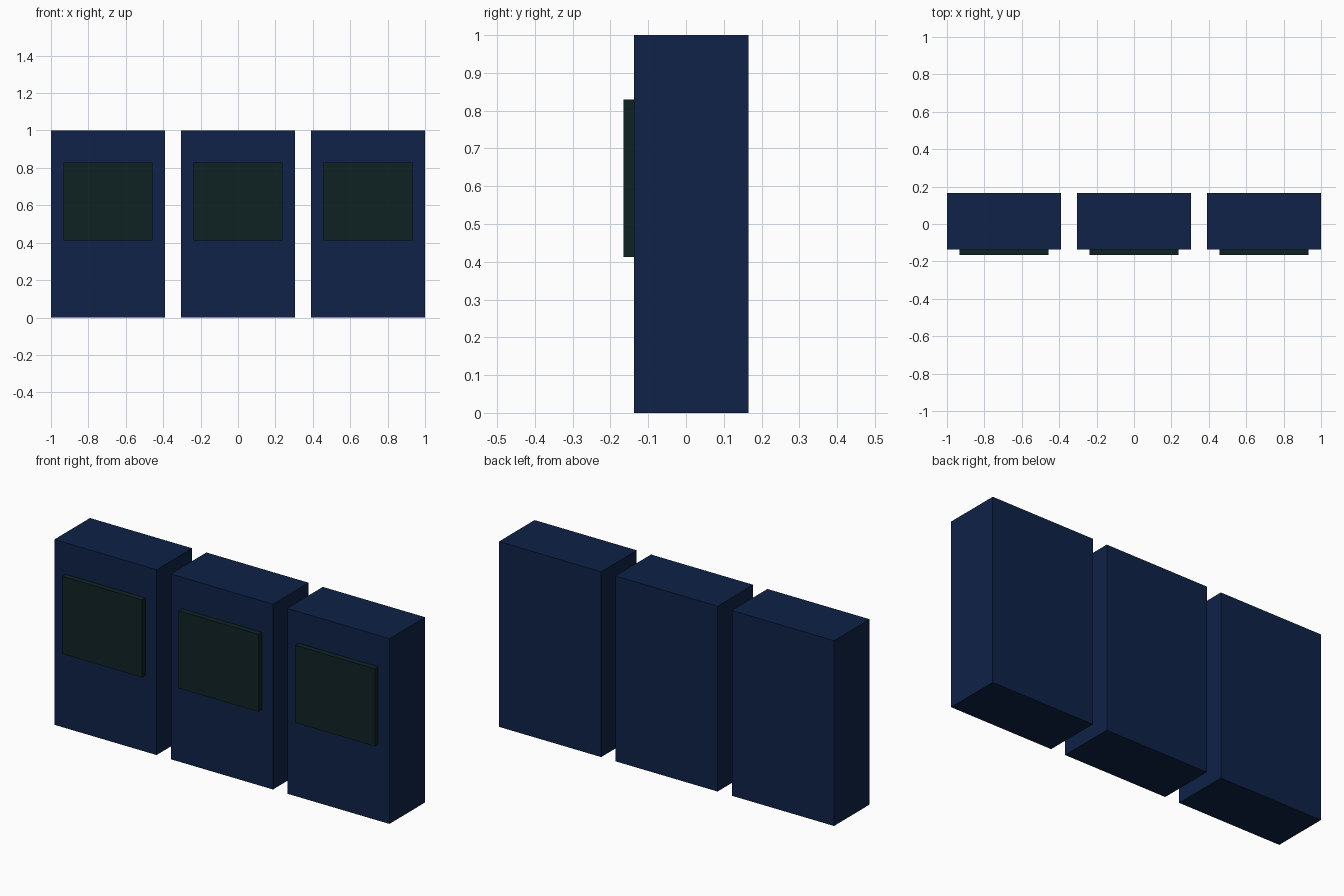
import bpy

if "Cube" in bpy.data.objects:
    bpy.data.objects.remove(bpy.data.objects["Cube"])


def material(name, rgb):
    m = bpy.data.materials.new(name)
    m.diffuse_color = (*rgb, 1.0)
    m.use_nodes = True
    m.node_tree.nodes["Principled BSDF"].inputs["Base Color"].default_value = m.diffuse_color
    return m


def box(name, lo, hi, mat):
    size = [b - a for a, b in zip(lo, hi)]
    centre = [(a + b) / 2 for a, b in zip(lo, hi)]
    bpy.ops.mesh.primitive_cube_add(size=1, location=centre)
    ob = bpy.context.object
    ob.name = name
    ob.scale = size
    bpy.ops.object.transform_apply(location=False, rotation=False, scale=True)
    ob.data.materials.append(mat)
    return ob


navy = material("navy", (0.0044, 0.0160, 0.063))
dark_green = material("dark_green", (0.0046, 0.0165, 0.0175))

# Three identical cabinets in a row, each with a raised screen on its front
for label, x in (("left", -0.695), ("middle", 0.0), ("right", 0.695)):
    box(label + "_cabinet", (x - 0.305, -0.137, 0), (x + 0.305, 0.166, 1), navy)
    box(label + "_screen", (x - 0.238, -0.166, 0.412), (x + 0.238, -0.137, 0.83), dark_green)
